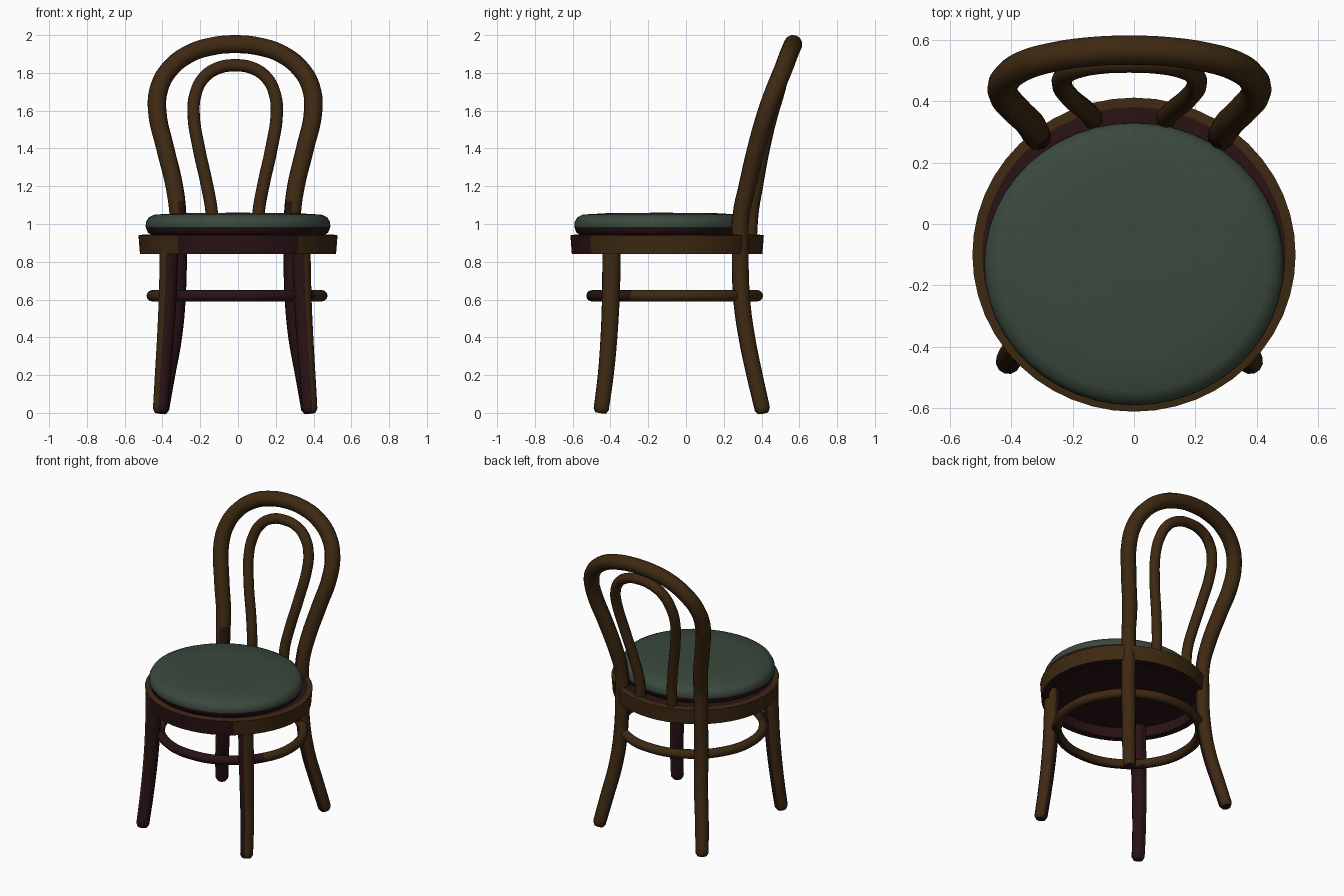
import bpy, bmesh, math

if "Cube" in bpy.data.objects:
    bpy.data.objects.remove(bpy.data.objects["Cube"])

def material(name, rgb):
    m = bpy.data.materials.new(name)
    m.diffuse_color = (*rgb, 1)
    m.use_nodes = True
    m.node_tree.nodes["Principled BSDF"].inputs["Base Color"].default_value = m.diffuse_color
    return m

BROWN = material("brown wood", (0.048, 0.022, 0.006))
MAROON = material("dark maroon wood", (0.022, 0.006, 0.007))
GREEN = material("green cushion", (0.043, 0.067, 0.047))
OFF = -0.015  # the bent wood sits slightly left of the seat

def finish(ob, mats, rule):
    """Assign materials by rule(centre, normal), then shade smooth."""
    ob.data.materials.clear()
    for m in mats:
        ob.data.materials.append(m)
    for p in ob.data.polygons:
        p.material_index = int(rule(p.center, p.normal))
    bpy.ops.object.select_all(action='DESELECT')
    ob.select_set(True)
    bpy.context.view_layer.objects.active = ob
    bpy.ops.object.shade_smooth_by_angle(angle=math.radians(40))

def tube(name, pts, rule, cyclic=False):
    """Round rod through (x, y, z, radius) points."""
    cu = bpy.data.curves.new(name, 'CURVE')
    cu.dimensions = '3D'
    cu.bevel_depth = 1.0
    cu.bevel_resolution = 4
    cu.resolution_u = 5
    cu.use_fill_caps = not cyclic
    sp = cu.splines.new('BEZIER')
    sp.bezier_points.add(len(pts) - 1)
    for b, (x, y, z, r) in zip(sp.bezier_points, pts):
        b.co, b.radius = (x, y, z), r
        b.handle_left_type = b.handle_right_type = 'AUTO'
    sp.use_cyclic_u = cyclic
    ob = bpy.data.objects.new(name, cu)
    bpy.context.collection.objects.link(ob)
    bpy.ops.object.select_all(action='DESELECT')
    ob.select_set(True)
    bpy.context.view_layer.objects.active = ob
    bpy.ops.object.convert(target='MESH')
    ob = bpy.context.view_layer.objects.active
    ob.name = name
    bm = bmesh.new()
    bm.from_mesh(ob.data)
    bmesh.ops.remove_doubles(bm, verts=bm.verts, dist=0.0005)
    bmesh.ops.recalc_face_normals(bm, faces=bm.faces)
    bm.to_mesh(ob.data)
    bm.free()
    finish(ob, (BROWN, MAROON), rule)

def lathe(name, profile, rx, ry, cy, mats, rule, n=48):
    """Elliptical turning of a (radius, z) profile that starts and ends on the axis."""
    bm = bmesh.new()
    rings = []
    for r, z in profile:
        if r == 0:
            rings.append([bm.verts.new((0, cy, z))] * n)
        else:
            rings.append([bm.verts.new((rx * r * math.cos(2 * math.pi * i / n),
                                        cy + ry * r * math.sin(2 * math.pi * i / n), z))
                          for i in range(n)])
    for a, b in zip(rings, rings[1:]):
        for i in range(n):
            j = (i + 1) % n
            bm.faces.new(list(dict.fromkeys((a[i], a[j], b[j], b[i]))))
    bmesh.ops.recalc_face_normals(bm, faces=bm.faces)
    me = bpy.data.meshes.new(name)
    bm.to_mesh(me)
    bm.free()
    ob = bpy.data.objects.new(name, me)
    bpy.context.collection.objects.link(ob)
    finish(ob, mats, rule)

def arch(half):
    """Mirror half a loop (ending at x = 0) into a full one."""
    full = half + [(-x, y, z, r) for x, y, z, r in reversed(half[:-1])]
    return [(x + OFF, y, z, r) for x, y, z, r in full]

# Seat frame: hollow underneath, maroon inside, around the cushion and in front
def frame_rule(c, n):
    e = math.hypot(c.x / 0.527, (c.y + 0.10) / 0.512)
    return e < 0.93 or n.z < -0.5 or (abs(c.x) < 0.33 and c.y < -0.3 and n.z < 0.5)

lathe("seat_frame", [(0, 0.91), (0.90, 0.91), (0.90, 0.84), (0.985, 0.84), (1, 0.94),
                     (0.94, 0.945), (0, 0.945)],
      0.527, 0.512, -0.10, (BROWN, MAROON), frame_rule)

# Cushion with a dark lower edge
lathe("cushion", [(0, 0.94), (0.93, 0.94), (0.975, 0.955), (0.998, 0.985), (0.995, 1.01),
                  (0.965, 1.035), (0.90, 1.05), (0.6, 1.058), (0, 1.06)],
      0.49, 0.462, -0.13, (GREEN, MAROON), lambda c, n: c.z < 0.985)

# Back legs and outer back loop are one bent rod
def back_rule(c, n):
    side = 1 if c.x > OFF else -1
    if c.z < 0.84:
        return n.x * side < 0.3 and n.y < 0.3
    return c.z < 1.12 and n.y < 0.2 and n.x * side < 0.0

tube("back_frame_and_rear_legs", arch([
    (0.393, 0.408, 0.0, 0.030), (0.390, 0.404, 0.02, 0.041), (0.360, 0.363, 0.2, 0.043),
    (0.325, 0.322, 0.4, 0.044), (0.307, 0.295, 0.6, 0.045), (0.300, 0.287, 0.85, 0.045),
    (0.303, 0.292, 1.05, 0.045), (0.322, 0.325, 1.2, 0.047), (0.370, 0.372, 1.4, 0.048),
    (0.413, 0.430, 1.6, 0.049), (0.402, 0.474, 1.72, 0.049), (0.347, 0.515, 1.82, 0.049),
    (0.245, 0.545, 1.90, 0.049), (0.125, 0.562, 1.940, 0.049), (0, 0.567, 1.952, 0.049)]),
    back_rule)

# Inner back loop
tube("inner_back_loop", arch([
    (0.120, 0.343, 0.93, 0.033), (0.124, 0.352, 1.06, 0.033), (0.148, 0.375, 1.2, 0.033),
    (0.192, 0.412, 1.4, 0.033), (0.220, 0.455, 1.58, 0.033), (0.212, 0.485, 1.68, 0.033),
    (0.170, 0.508, 1.77, 0.033), (0.095, 0.522, 1.824, 0.033), (0, 0.526, 1.840, 0.033)]),
    lambda c, n: False)

# Front legs: outer side brown, front and inner side maroon
for side, label in ((-1, "left"), (1, "right")):
    tube("front_leg_" + label, [(side * x + OFF, y, z, r) for x, y, z, r in (
        (0.396, -0.452, 0.0, 0.030), (0.395, -0.449, 0.02, 0.041), (0.383, -0.425, 0.2, 0.043),
        (0.366, -0.405, 0.45, 0.046), (0.354, -0.396, 0.7, 0.049), (0.350, -0.394, 0.92, 0.050))],
        lambda c, n, s=side: n.x * s < 0.3)

# Stretcher ring between the legs
tube("stretcher_ring", [(0.449 * math.cos(a) - 0.005, -0.06 + 0.438 * math.sin(a), 0.62, 0.03)
                        for a in (math.pi * i / 6 for i in range(12))],
     lambda c, n: c.y < -0.30 and n.y < 0.5, cyclic=True)
